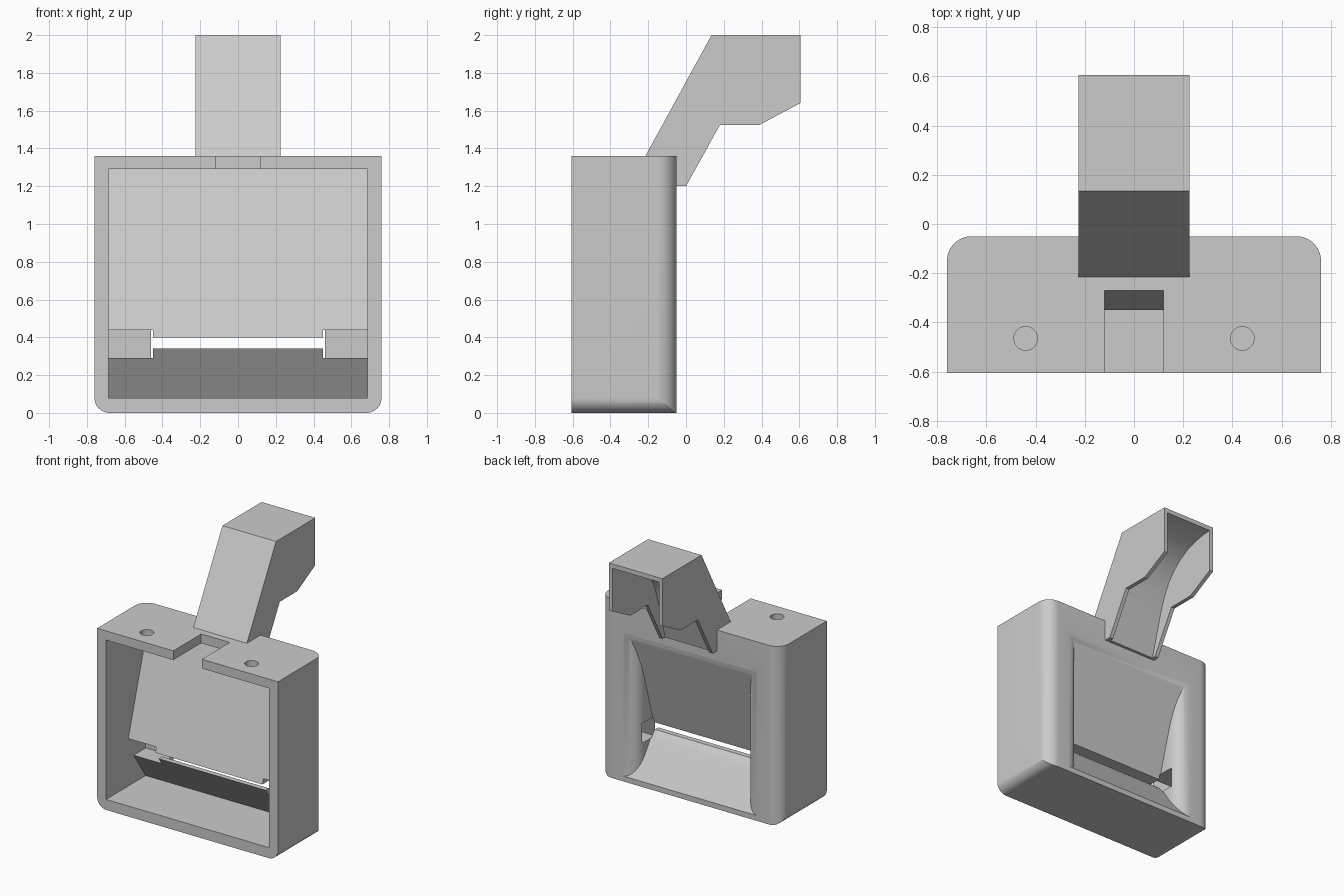
import bpy, bmesh, math
from mathutils import Vector

cube = bpy.data.objects.get("Cube")
if cube:
    bpy.data.objects.remove(cube, do_unlink=True)

grey = bpy.data.materials.new("light grey plastic")
grey.use_nodes = True
COLOR = (0.6, 0.6, 0.6, 1)
grey.diffuse_color = COLOR
grey.node_tree.nodes["Principled BSDF"].inputs["Base Color"].default_value = COLOR


def prism(name, points, axis, low, high):
    """Extrude a 2D outline along an axis: x takes (y, z), y takes (x, z), z takes (x, y)."""
    place = {"x": lambda a, b: (low, a, b),
             "y": lambda a, b: (a, low, b),
             "z": lambda a, b: (a, b, low)}[axis]
    bm = bmesh.new()
    face = bm.faces.new([bm.verts.new(place(a, b)) for a, b in points])
    grown = bmesh.ops.extrude_face_region(bm, geom=[face])
    step = Vector([high - low if axis == k else 0 for k in "xyz"])
    moved = [g for g in grown["geom"] if isinstance(g, bmesh.types.BMVert)]
    bmesh.ops.translate(bm, vec=step, verts=moved)
    bmesh.ops.recalc_face_normals(bm, faces=bm.faces)
    mesh = bpy.data.meshes.new(name)
    bm.to_mesh(mesh)
    bm.free()
    mesh.materials.append(grey)
    obj = bpy.data.objects.new(name, mesh)
    bpy.context.collection.objects.link(obj)
    return obj


def combine(target, tool, operation="DIFFERENCE"):
    """Apply a boolean and discard the tool."""
    mod = target.modifiers.new("cut", "BOOLEAN")
    mod.operation, mod.object, mod.solver = operation, tool, "EXACT"
    bpy.context.view_layer.objects.active = target
    bpy.ops.object.modifier_apply(modifier=mod.name)
    bpy.data.objects.remove(tool, do_unlink=True)


def arc(cx, cy, r, start, end, n=12):
    steps = [math.radians(start + (end - start) * i / n) for i in range(n + 1)]
    return [(cx + r * math.cos(t), cy + r * math.sin(t)) for t in steps]


def mirrored(half):
    return half + [(-x, y) for x, y in reversed(half)]


def rect(x0, x1, y0, y1):
    return [(x0, y0), (x1, y0), (x1, y1), (x0, y1)]


W, FRONT, BACK, TOP = 0.76, -0.605, -0.05, 1.36
INNER, THROAT = 0.685, 0.455

# Housing: rounded rear corners in plan, rounded bottom corners in elevation
plan = mirrored([(W, FRONT)] + arc(W - 0.1, BACK - 0.1, 0.1, 0, 90))
housing = prism("housing", plan, "z", 0, TOP)
elevation = mirrored(arc(W - 0.08, 0.08, 0.08, -90, 0) + [(W, TOP + 0.1)])
combine(housing, prism("outline", elevation, "y", -1, 1), "INTERSECT")

# Front cavity, leaving the sloped panel and the lower lip
cavity = [(-0.8, 0.08), (-0.13, 0.08), (-0.31, 0.34), (-0.35, 0.40), (-0.08, 1.29), (-0.8, 1.29)]
combine(housing, prism("front_cavity", cavity, "x", -INNER, INNER))

# Flared rear opening: rounded side walls crossed with the panel and ramp profile
flare = mirrored([(THROAT, -0.7)] + arc(THROAT + 0.11, BACK - 0.11, 0.11, 180, 90) + [(THROAT + 0.11, 0.2)])
opening = prism("rear_opening", flare, "z", -0.1, 1.6)
ramp = [(0.1, 0.04), (BACK, 0.04), (-0.15, 0.18), (-0.21, 0.27), (-0.24, 0.31), (-0.27, 0.34),
        (-0.5, 0.34), (-0.5, 0.40), (-0.26, 0.40), (BACK, 1.13), (0.1, 1.65)]
combine(opening, prism("ramp_profile", ramp, "x", -1, 1), "INTERSECT")
combine(housing, opening)

# Side slots between panel and lip
for side in (-1, 1):
    a, b = sorted((side * (THROAT - 0.005), side * INNER))
    combine(housing, prism("side_slot", rect(a, b, 0.29, 0.44), "y", -0.5, -0.13))

# Notch and screw holes in the top plate
combine(housing, prism("top_notch", rect(-0.12, 0.12, -0.8, -0.27), "z", 1.2, 1.5))
for x in (-0.44, 0.44):
    combine(housing, prism("screw_hole", arc(x, -0.465, 0.048, 0, 352.5, 47), "z", 1.2, 1.5))

# Bent spout with a curved channel open at the rear
spout = prism("spout", [(0.135, 2), (0.605, 2), (0.605, 1.64), (0.39, 1.525), (0.18, 1.525), (0, 1.2),
                        (-0.055, 1.2), (-0.055, 1.355), (-0.215, 1.36)], "x", -0.225, 0.225)
channel = [(-0.042, 1.15), (0.055, 1.50), (0.08, 1.58), (0.112, 1.66), (0.155, 1.74), (0.21, 1.81),
           (0.28, 1.87), (0.36, 1.915), (0.45, 1.945), (0.54, 1.963), (0.7, 1.97), (0.7, 1.15)]
combine(spout, prism("channel", channel, "x", -0.195, 0.195))

# Smooth the curved parts, keep corners sharp
for obj in (housing, spout):
    bpy.ops.object.select_all(action="DESELECT")
    obj.select_set(True)
    bpy.context.view_layer.objects.active = obj
    bpy.ops.object.shade_smooth_by_angle(angle=math.radians(25))
